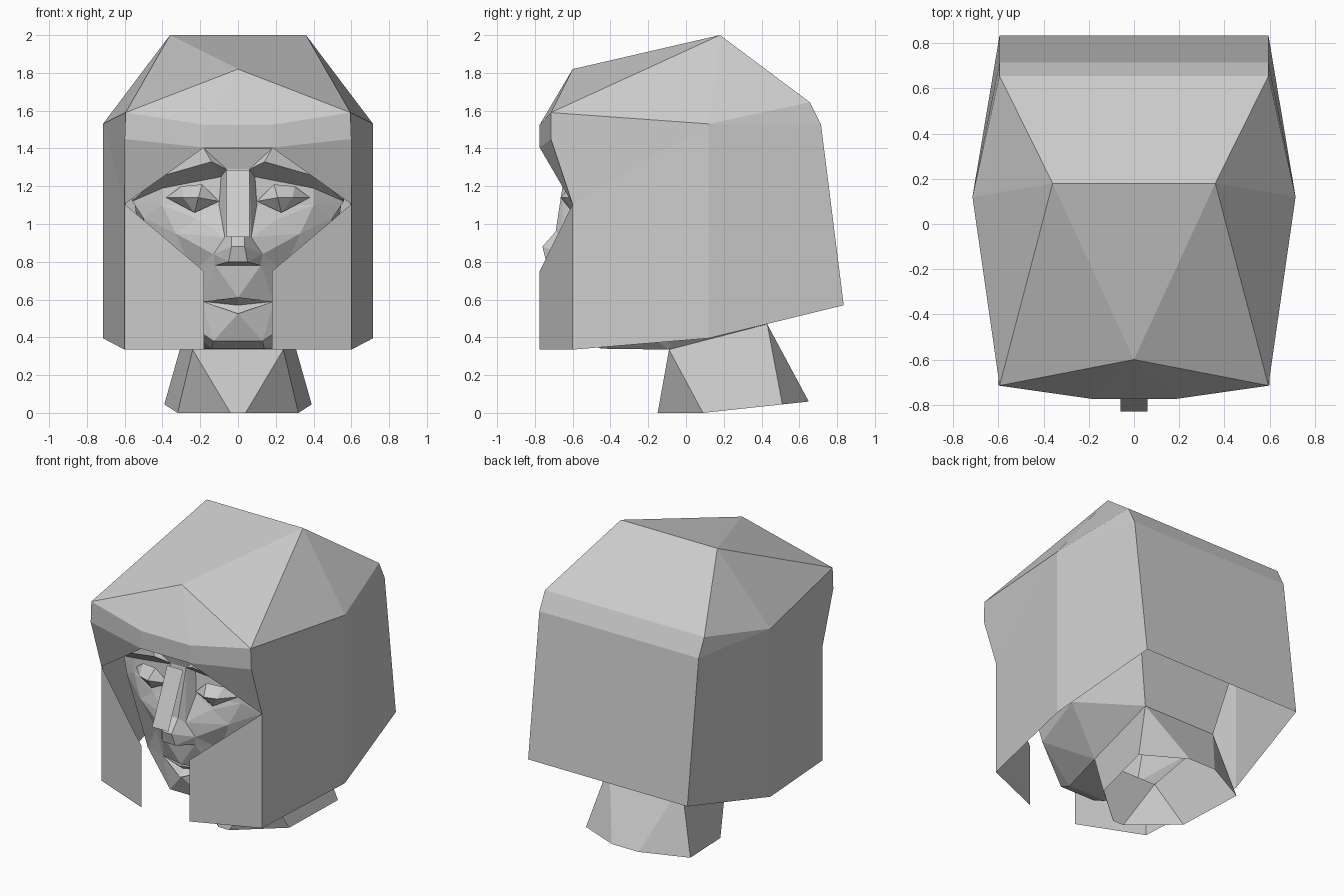
import bpy
import bmesh
from mathutils import Vector

cube = bpy.data.objects.get("Cube")
if cube:
    bpy.data.objects.remove(cube, do_unlink=True)

grey = bpy.data.materials.new("clay_grey")
grey.use_nodes = True
grey.diffuse_color = (0.6, 0.6, 0.6, 1)
grey.node_tree.nodes["Principled BSDF"].inputs["Base Color"].default_value = (0.6, 0.6, 0.6, 1)


def symmetric_part(name, points, faces, core):
    """Faces list point names; a leading '-' means the point on the other side."""
    bm = bmesh.new()
    verts = {}
    for key, (x, y, z) in points.items():
        verts[key] = bm.verts.new((x, y, z))
        verts["-" + key] = bm.verts.new((-x, y, z)) if x else verts[key]
    for line in faces:
        keys = line.split()
        swapped = [k[1:] if k[0] == "-" else "-" + k for k in keys]
        for ring in (keys, swapped):
            loop = [verts[k] for k in ring]
            if not bm.faces.get(loop):
                bm.faces.new(loop)
    # Turn every face away from the core of the part
    bm.normal_update()
    for face in bm.faces:
        if face.normal.dot(face.calc_center_median() - Vector(core)) < 0:
            face.normal_flip()
    mesh = bpy.data.meshes.new(name)
    bm.to_mesh(mesh)
    bm.free()
    mesh.materials.append(grey)
    bpy.context.collection.objects.link(bpy.data.objects.new(name, mesh))


# Hair: open angular shell with a diamond opening for the face
symmetric_part("hair", {
    "peak": (0, -.6, 1.82),
    "crown": (.36, .18, 2),
    "temple": (.595, -.715, 1.59),
    "side_top": (.715, .12, 1.53),
    "back_top": (.595, .655, 1.645),
    "back_edge": (.595, .715, 1.525),
    "back_low": (.595, .835, .57),
    "side_low": (.715, .12, .395),
    "corner": (.6, -.6, 1.105),
    "corner_low": (.6, -.6, .335),
    "panel_top": (.18, -.775, .75),
    "panel_low": (.18, -.775, .335),
    "fringe_side": (.6, -.715, 1.45),
    "fringe_top": (.18, -.775, 1.525),
    "fringe_low": (.18, -.775, 1.405),
}, [
    "crown -crown peak", "crown temple peak",
    "crown side_top temple", "crown back_top side_top",
    "crown -crown -back_top back_top",
    "back_top back_edge side_top",
    "back_top -back_top -back_edge back_edge",
    "back_edge -back_edge -back_low back_low",
    "side_top back_edge back_low side_low",
    "temple side_top corner fringe_side",
    "side_top side_low corner_low corner",
    "peak temple fringe_top", "peak fringe_top -fringe_top",
    "fringe_top temple fringe_side fringe_low",
    "fringe_top fringe_low -fringe_low -fringe_top",
    "fringe_low fringe_side corner",
    "corner corner_low panel_low panel_top",
], (0, 0, 1))

# Neck: flared tube, open below
neck_front, neck_back = (.24, -.09, .335), (.27, .43, .47)
symmetric_part("neck", {
    "top_front": neck_front,
    "top_back": neck_back,
    "base_front": (.04, -.15, 0),
    "base_side": (.32, .09, 0),
    "base_back": (.39, .51, .045),
    "base_rear": (.1, .65, .06),
}, [
    "top_front -top_front -base_front base_front",
    "top_front base_front base_side",
    "top_front base_side base_back top_back",
    "top_back base_back base_rear",
    "top_back base_rear -base_rear -top_back",
], (0, .2, .2))

# Skull, jaw and underside of the chin
temple, cheekbone = (.56, -.42, 1.12), (.5, -.47, 1.03)
jaw, chin = (.38, -.42, .55), (.13, -.54, .38)
hairline, brow_end = (.3, -.5, 1.55), (.42, -.6, 1.25)
symmetric_part("skull", {
    "temple": temple,
    "cheekbone": cheekbone,
    "jaw": jaw,
    "chin": chin,
    "chin_low": (.14, -.45, .34),
    "hairline": hairline,
    "brow_end": brow_end,
    "neck_front": neck_front,
    "neck_back": neck_back,
    "jaw_back": (.48, -.02, .62),
    "side": (.56, .05, 1.2),
    "back": (.4, .52, 1.05),
    "top": (.3, .2, 1.75),
}, [
    "chin -chin -chin_low chin_low", "chin chin_low jaw",
    "chin_low -chin_low -neck_front neck_front",
    "chin_low neck_front jaw", "neck_front jaw_back jaw",
    "neck_front neck_back jaw_back", "neck_back back jaw_back",
    "neck_back -neck_back -back back",
    "jaw jaw_back cheekbone", "cheekbone jaw_back side temple",
    "jaw_back back side", "temple side hairline",
    "temple hairline brow_end", "side top hairline", "side back top",
    "back -back -top top", "top -top -hairline hairline",
], (0, 0, .9))

# Face: brows, sockets, cheeks and chin front
glabella, nose_side = (.06, -.64, 1.29), (.07, -.66, .93)
wing, wing_low = (.13, -.64, .84), (.12, -.63, .78)
mouth_corner = (.19, -.53, .59)
symmetric_part("face", {
    "temple": temple,
    "cheekbone": cheekbone,
    "jaw": jaw,
    "chin": chin,
    "hairline": hairline,
    "brow_end": brow_end,
    "glabella": glabella,
    "nose_side": nose_side,
    "wing": wing,
    "wing_low": wing_low,
    "mouth_corner": mouth_corner,
    "tear": (.1, -.59, 1.1),
    "brow": (.18, -.67, 1.4),
    "ridge": (.14, -.69, 1.33),
    "socket_in": (.09, -.58, 1.25),
    "socket_out": (.4, -.53, 1.19),
    "under_eye": (.22, -.59, 1.03),
    "eye_out": (.4, -.54, 1.1),
    "cheek": (.33, -.57, .95),
    "fold": (.24, -.53, .75),
    "lip_peak": (0, -.61, .61),
    "lip_low": (0, -.6, .525),
}, [
    "hairline -hairline -brow brow", "hairline brow brow_end",
    "brow -brow -glabella glabella", "brow glabella ridge",
    "brow ridge brow_end", "ridge glabella socket_in",
    "ridge socket_in socket_out brow_end",
    "socket_in tear eye_out socket_out",
    "brow_end socket_out temple", "socket_out eye_out temple",
    "eye_out cheekbone temple", "tear under_eye eye_out",
    "eye_out under_eye cheek", "eye_out cheek cheekbone",
    "glabella tear socket_in", "glabella nose_side tear",
    "tear nose_side under_eye", "under_eye nose_side cheek",
    "nose_side wing cheek", "wing wing_low fold", "wing fold cheek",
    "cheek fold jaw cheekbone", "wing_low mouth_corner fold",
    "wing_low lip_peak mouth_corner", "wing_low -wing_low lip_peak",
    "fold mouth_corner jaw", "mouth_corner chin jaw",
    "mouth_corner lip_low chin", "chin -chin lip_low",
], (0, 0, .9))

# Nose: wedge with flared wings
symmetric_part("nose", {
    "glabella": glabella,
    "nose_side": nose_side,
    "wing": wing,
    "wing_low": wing_low,
    "bridge": (.035, -.69, .96),
    "tip": (.035, -.76, .88),
    "tip_low": (.05, -.74, .8),
}, [
    "glabella -glabella -bridge bridge", "glabella bridge nose_side",
    "bridge -bridge -tip tip", "bridge tip wing nose_side",
    "tip -tip -tip_low tip_low", "tip tip_low wing",
    "wing tip_low wing_low", "tip_low -tip_low -wing_low wing_low",
], (0, -.6, .9))

# Flat plate in front of the nose bridge
symmetric_part("nose_plate", {
    "upper": (.06, -.67, 1.285),
    "lower": (.06, -.83, .93),
}, ["upper -upper -lower lower"], (0, 0, 1))

# Lips: upper lip tucks in, lower lip faces up
symmetric_part("lips", {
    "corner": mouth_corner,
    "top": (0, -.64, .612),
    "parting": (0, -.58, .57),
    "bottom": (0, -.62, .525),
}, ["corner top parting", "corner parting bottom"], (0, 0, .57))

# Eyes: faceted almond lids
symmetric_part("eyes", {
    "inner": (.1, -.59, 1.12),
    "outer": (.38, -.54, 1.14),
    "lid": (.19, -.61, 1.21),
    "lid_out": (.3, -.58, 1.2),
    "bulge": (.21, -.665, 1.14),
    "bulge_out": (.29, -.64, 1.14),
    "under": (.23, -.6, 1.06),
}, [
    "inner bulge lid", "lid bulge bulge_out lid_out",
    "lid_out bulge_out outer", "inner under bulge",
    "bulge under bulge_out", "bulge_out under outer",
], (0, 0, 1.1))
